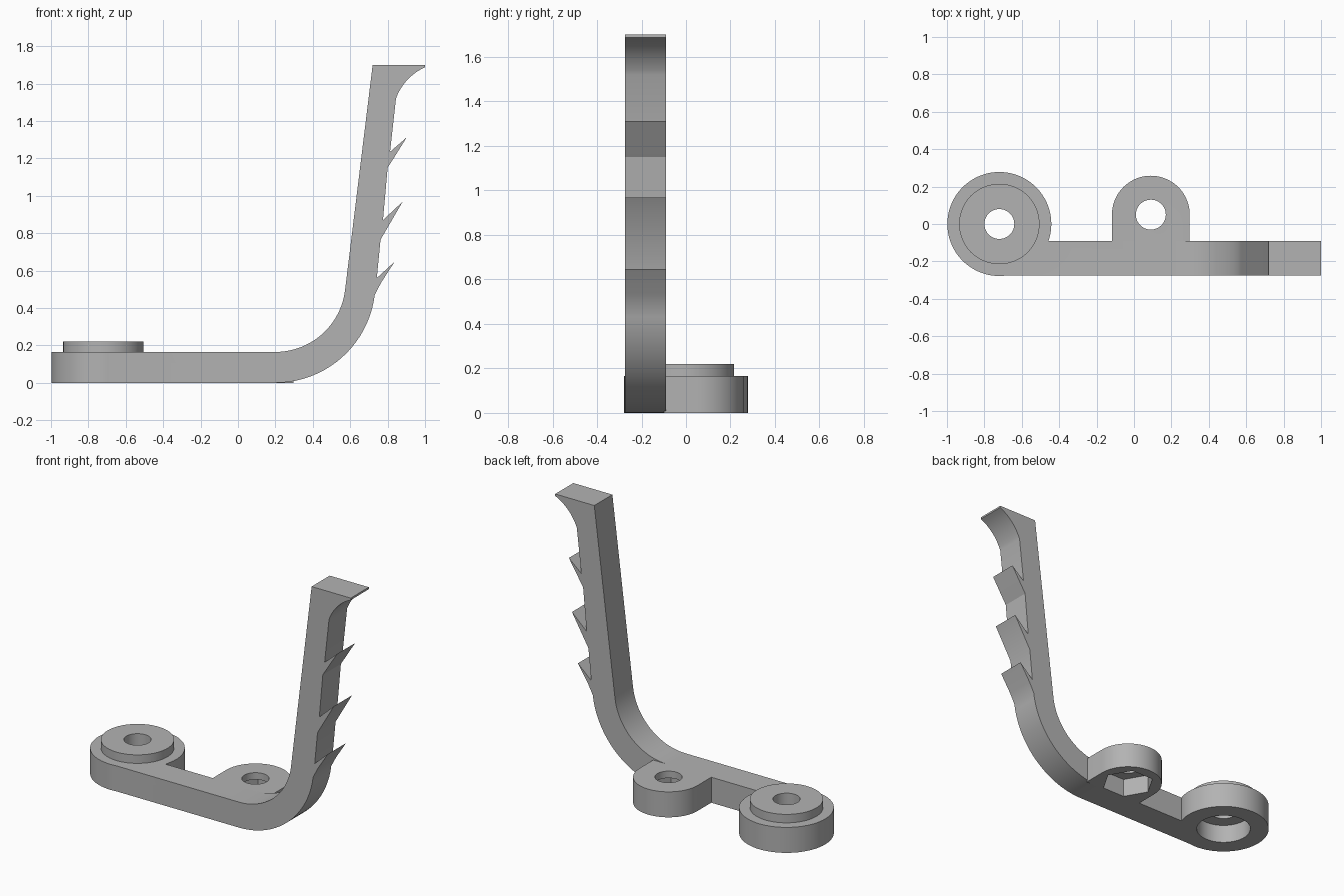
import bpy, bmesh, math

if "Cube" in bpy.data.objects:
    bpy.data.objects.remove(bpy.data.objects["Cube"])

grey = bpy.data.materials.new("plain grey")
grey.use_nodes = True
grey.diffuse_color = (0.45, 0.45, 0.45, 1)
grey.node_tree.nodes["Principled BSDF"].inputs["Base Color"].default_value = (0.45, 0.45, 0.45, 1)


def prism(name, outline, start, end, axis="z"):
    """Extrude a flat outline along z, or an x-z outline along y."""
    bm = bmesh.new()
    place = (lambda u, v: (u, v, start)) if axis == "z" else (lambda u, v: (u, start, v))
    face = bm.faces.new([bm.verts.new(place(u, v)) for u, v in outline])
    grown = bmesh.ops.extrude_face_region(bm, geom=[face])["geom"]
    step = (0, 0, end - start) if axis == "z" else (0, end - start, 0)
    bmesh.ops.translate(bm, vec=step, verts=[g for g in grown if isinstance(g, bmesh.types.BMVert)])
    bmesh.ops.recalc_face_normals(bm, faces=bm.faces)
    mesh = bpy.data.meshes.new(name)
    bm.to_mesh(mesh)
    bm.free()
    mesh.materials.append(grey)
    obj = bpy.data.objects.new(name, mesh)
    bpy.context.collection.objects.link(obj)
    return obj


def arc(cx, cy, r, a0, a1, n):
    """Points on an arc, angles in degrees."""
    angles = [math.radians(a0 + (a1 - a0) * i / n) for i in range(n + 1)]
    return [(cx + r * math.cos(a), cy + r * math.sin(a)) for a in angles]


def circle(cx, cy, r, n=72):
    return arc(cx, cy, r, 0, 360, n)[:-1]


def combine(body, part, operation):
    mod = body.modifiers.new(operation, "BOOLEAN")
    mod.operation, mod.solver, mod.object = operation, "EXACT", part
    bpy.context.view_layer.objects.active = body
    bpy.ops.object.modifier_apply(modifier=mod.name)
    bpy.data.objects.remove(part)


TOP = 0.165
BOSS = (-0.72, 0)
TAB = (0.09, 0.05)

# Bent arm with barbs and a flared tip, as a side profile
profile = [(BOSS[0], 0)]
profile += arc(0.2, 0.535, 0.535, -90, -7, 20)
barbs = [
    [(0.765, 0.535), (0.837, 0.647), (0.742, 0.56)],
    [(0.762, 0.765), (0.88, 0.968), (0.775, 0.87)],
    [(0.80, 1.15), (0.835, 1.205), (0.902, 1.312), (0.813, 1.235)],
]
for barb in barbs:
    profile += barb
profile += arc(1.12, 1.42, 0.293, 160, 114, 10)
profile += [(1.0, 1.70), (0.72, 1.70)]
profile += arc(0.2, 0.54, 0.375, -7, -90, 20)
profile += [(BOSS[0], TOP)]
body = prism("barbed_arm_bracket", profile, -0.275, -0.09, "y")

# Round end boss with a raised collar
combine(body, prism("end_boss", circle(*BOSS, 0.278), 0, TOP), "UNION")
combine(body, prism("collar", circle(*BOSS, 0.215), 0.1, 0.22), "UNION")

# Rounded side tab
tab = arc(*TAB, 0.208, 0, 180, 36) + [(TAB[0] - 0.208, -0.1), (TAB[0] + 0.208, -0.1)]
combine(body, prism("side_tab", tab, 0, TOP), "UNION")

# Screw holes, round counterbore and hexagonal nut pocket
for name, outline, height in [
    ("boss_hole", circle(*BOSS, 0.08, 48), 0.4),
    ("boss_counterbore", circle(*BOSS, 0.165), 0.12),
    ("tab_hole", circle(*TAB, 0.08, 48), 0.4),
    ("nut_pocket", circle(*TAB, 0.16, 6), 0.12),
]:
    combine(body, prism(name, outline, -0.1, height), "DIFFERENCE")

bpy.ops.object.select_all(action="DESELECT")
body.select_set(True)
bpy.context.view_layer.objects.active = body
bpy.ops.object.shade_smooth_by_angle(angle=math.radians(25))
